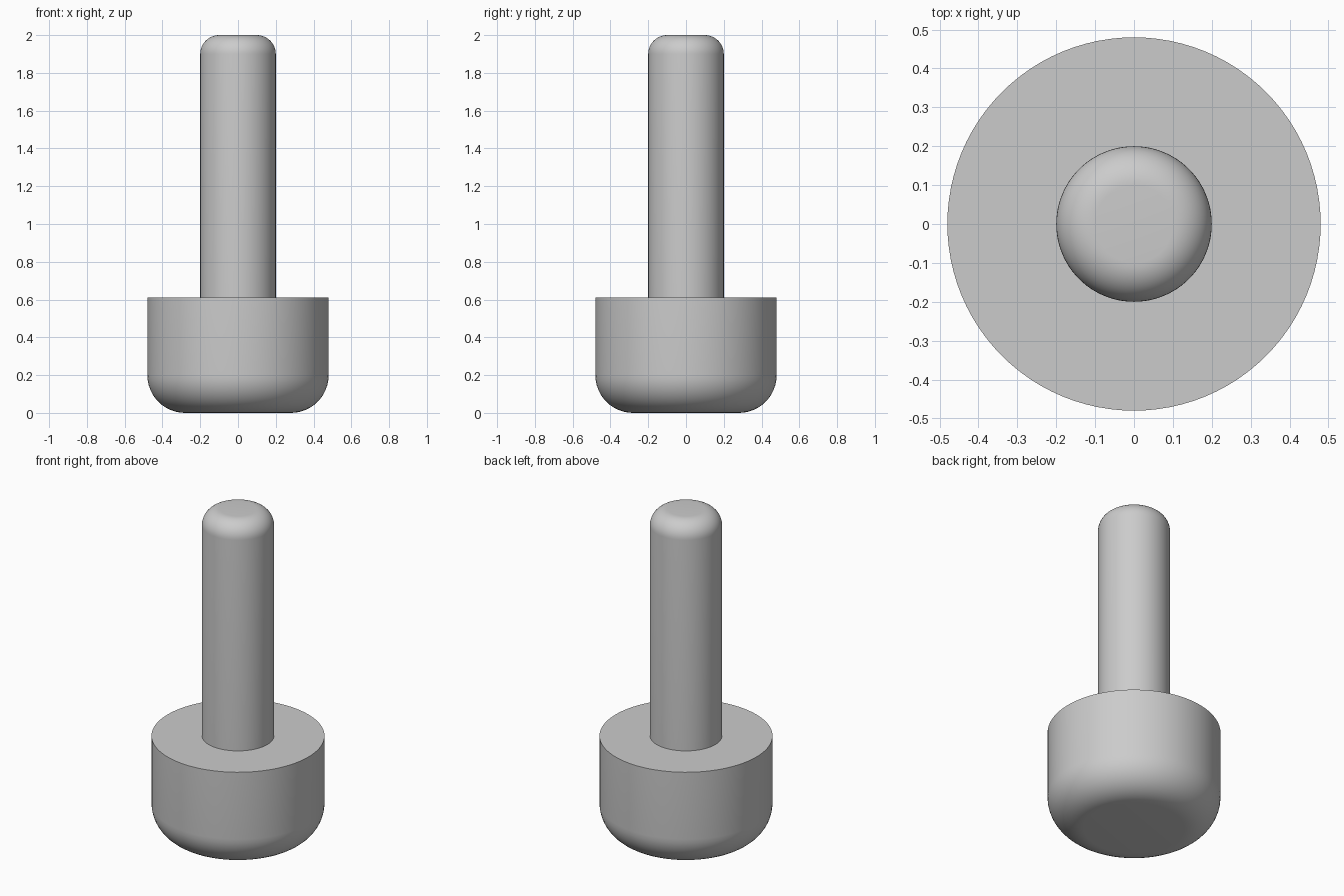
import bpy
import bmesh
import math

if "Cube" in bpy.data.objects:
    bpy.data.objects.remove(bpy.data.objects["Cube"], do_unlink=True)

SIDES = 96

grey = bpy.data.materials.new("plain grey")
grey.use_nodes = True
colour = (0.6, 0.6, 0.6, 1)
grey.diffuse_color = colour
grey.node_tree.nodes["Principled BSDF"].inputs["Base Color"].default_value = colour


def rounded_cylinder(name, radius, bottom, top, fillet, round_top):
    """Upright cylinder with a quarter-round fillet on one end."""
    bm = bmesh.new()
    bmesh.ops.create_cone(bm, cap_ends=True, segments=SIDES, radius1=radius,
                          radius2=radius, depth=top - bottom)
    bmesh.ops.translate(bm, verts=bm.verts, vec=(0, 0, (top + bottom) / 2))
    level = top if round_top else bottom
    rim = [e for e in bm.edges if all(abs(v.co.z - level) < 1e-4 for v in e.verts)]
    bmesh.ops.bevel(bm, geom=rim, offset=fillet, offset_type='OFFSET',
                    segments=12, profile=0.5, affect='EDGES')
    mesh = bpy.data.meshes.new(name)
    bm.to_mesh(mesh)
    bm.free()
    mesh.materials.append(grey)
    obj = bpy.data.objects.new(name, mesh)
    bpy.context.collection.objects.link(obj)
    bpy.ops.object.select_all(action='DESELECT')
    obj.select_set(True)
    bpy.context.view_layer.objects.active = obj
    bpy.ops.object.shade_smooth_by_angle(angle=math.radians(30))
    return obj


# Wide head, rounded underneath
rounded_cylinder("head", 0.48, 0, 0.61, 0.2, False)

# Slim pin, rounded at the tip and standing on the head
rounded_cylinder("pin", 0.2, 0.6, 2, 0.1, True)
